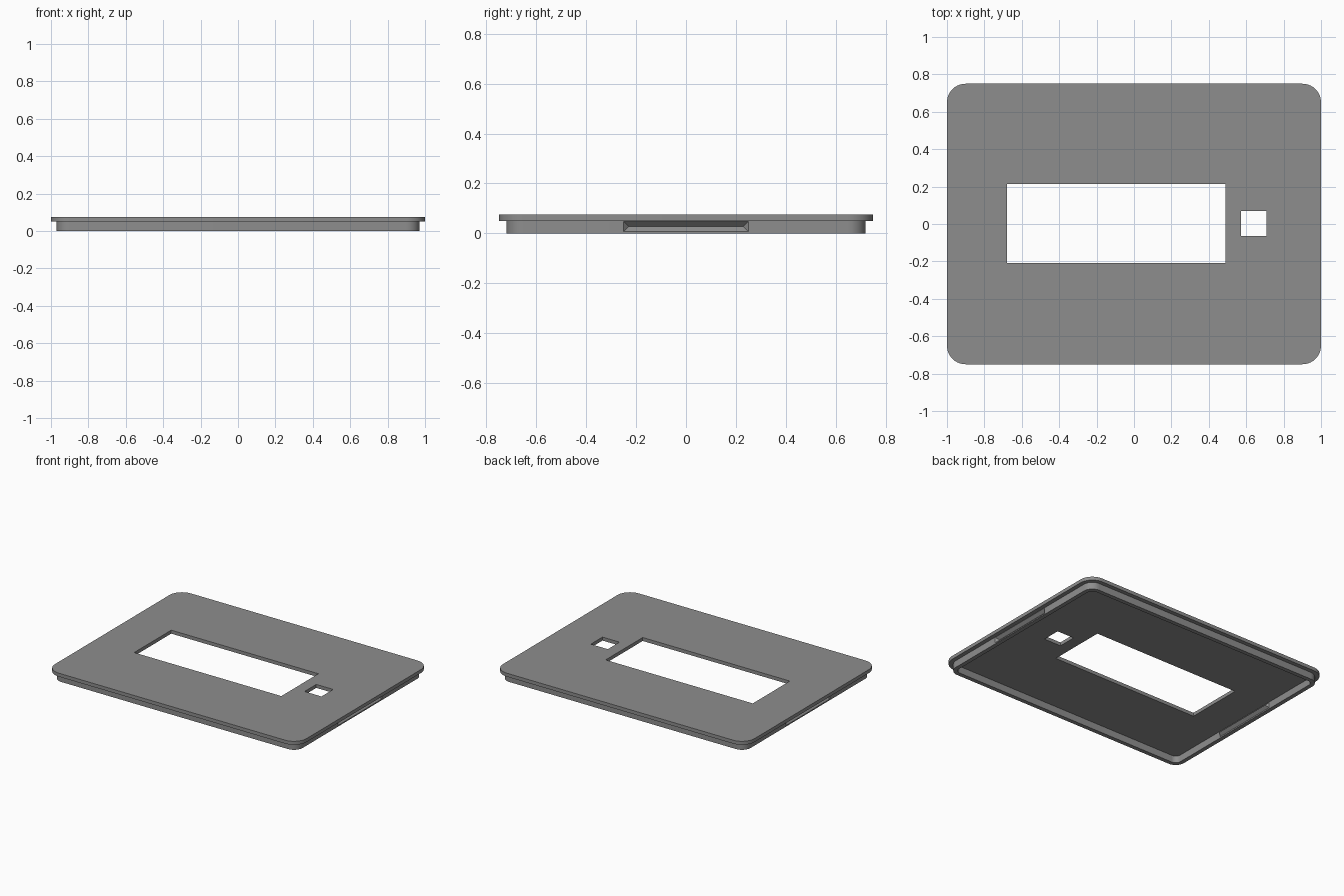
import bpy, bmesh, math

if "Cube" in bpy.data.objects:
    bpy.data.objects.remove(bpy.data.objects["Cube"])

grey = bpy.data.materials.new("mid grey")
grey.diffuse_color = (0.27, 0.27, 0.27, 1)
grey.use_nodes = True
grey.node_tree.nodes["Principled BSDF"].inputs["Base Color"].default_value = grey.diffuse_color


def rounded_loop(hx, hy, r, n=10):
    """Corner points of a rounded rectangle, counter-clockwise."""
    pts = []
    for q, (sx, sy) in enumerate([(1, 1), (-1, 1), (-1, -1), (1, -1)]):
        for i in range(n + 1):
            a = math.radians(90 * (q + i / n))
            pts.append((sx * (hx - r) + r * math.cos(a), sy * (hy - r) + r * math.sin(a)))
    return pts


def make(name, bm):
    bmesh.ops.recalc_face_normals(bm, faces=bm.faces)
    mesh = bpy.data.meshes.new(name)
    bm.to_mesh(mesh)
    bm.free()
    mesh.materials.append(grey)
    obj = bpy.data.objects.new(name, mesh)
    bpy.context.collection.objects.link(obj)
    return obj


def slab(name, pts, z0, z1):
    bm = bmesh.new()
    face = bm.faces.new([bm.verts.new((x, y, z0)) for x, y in pts])
    top = bmesh.ops.extrude_face_region(bm, geom=[face])["geom"]
    bmesh.ops.translate(bm, vec=(0, 0, z1 - z0), verts=[v for v in top if isinstance(v, bmesh.types.BMVert)])
    return make(name, bm)


def box(name, x0, x1, y0, y1, z0, z1):
    return slab(name, [(x0, y0), (x1, y0), (x1, y1), (x0, y1)], z0, z1)


def wedge(name, side, x_base, depth, out=0.0):
    """Hipped V ridge pointing inwards from x_base; 'out' pads the base outwards."""
    bm = bmesh.new()
    zm, hz, hy = 0.028, 0.02 + out, 0.25 + out
    base = [bm.verts.new((side * (x_base + out), y, z))
            for y, z in [(-hy, zm - hz), (hy, zm - hz), (hy, zm + hz), (-hy, zm + hz)]]
    a, b = [bm.verts.new((side * (x_base - depth), y, zm)) for y in (-0.23, 0.23)]
    p, q, r, s = base
    for f in [(p, q, r, s), (p, q, b, a), (s, r, b, a), (p, s, a), (q, r, b)]:
        bm.faces.new(f)
    return make(name, bm)


def combine(target, tool, operation):
    mod = target.modifiers.new(operation.lower(), 'BOOLEAN')
    mod.operation, mod.object, mod.solver = operation, tool, 'EXACT'
    bpy.context.view_layer.objects.active = target
    bpy.ops.object.modifier_apply(modifier=mod.name)
    bpy.data.objects.remove(tool)


# Cover plate with the locating rim beneath it
cover = slab("cover_plate", rounded_loop(1.0, 0.75, 0.1), 0.05, 0.075)
rim = slab("rim", rounded_loop(0.97, 0.72, 0.07), 0, 0.06)
combine(rim, slab("rim_core", rounded_loop(0.94, 0.69, 0.04), -0.1, 0.1), 'DIFFERENCE')

# Snap grooves outside the short walls, matching ridges inside
for side in (-1, 1):
    combine(rim, wedge("snap_ridge", side, 0.941, 0.021), 'UNION')
    combine(rim, wedge("snap_groove", side, 0.97, 0.02, 0.002), 'DIFFERENCE')
combine(cover, rim, 'UNION')

# Display window and small square opening
combine(cover, box("window_cutter", -0.68, 0.49, -0.208, 0.213, -0.1, 0.2), 'DIFFERENCE')
combine(cover, box("square_cutter", 0.573, 0.708, -0.063, 0.07, -0.1, 0.2), 'DIFFERENCE')

# Smooth corners, crisp edges
bpy.ops.object.select_all(action='DESELECT')
cover.select_set(True)
bpy.context.view_layer.objects.active = cover
bpy.ops.object.shade_smooth_by_angle(angle=math.radians(30))
